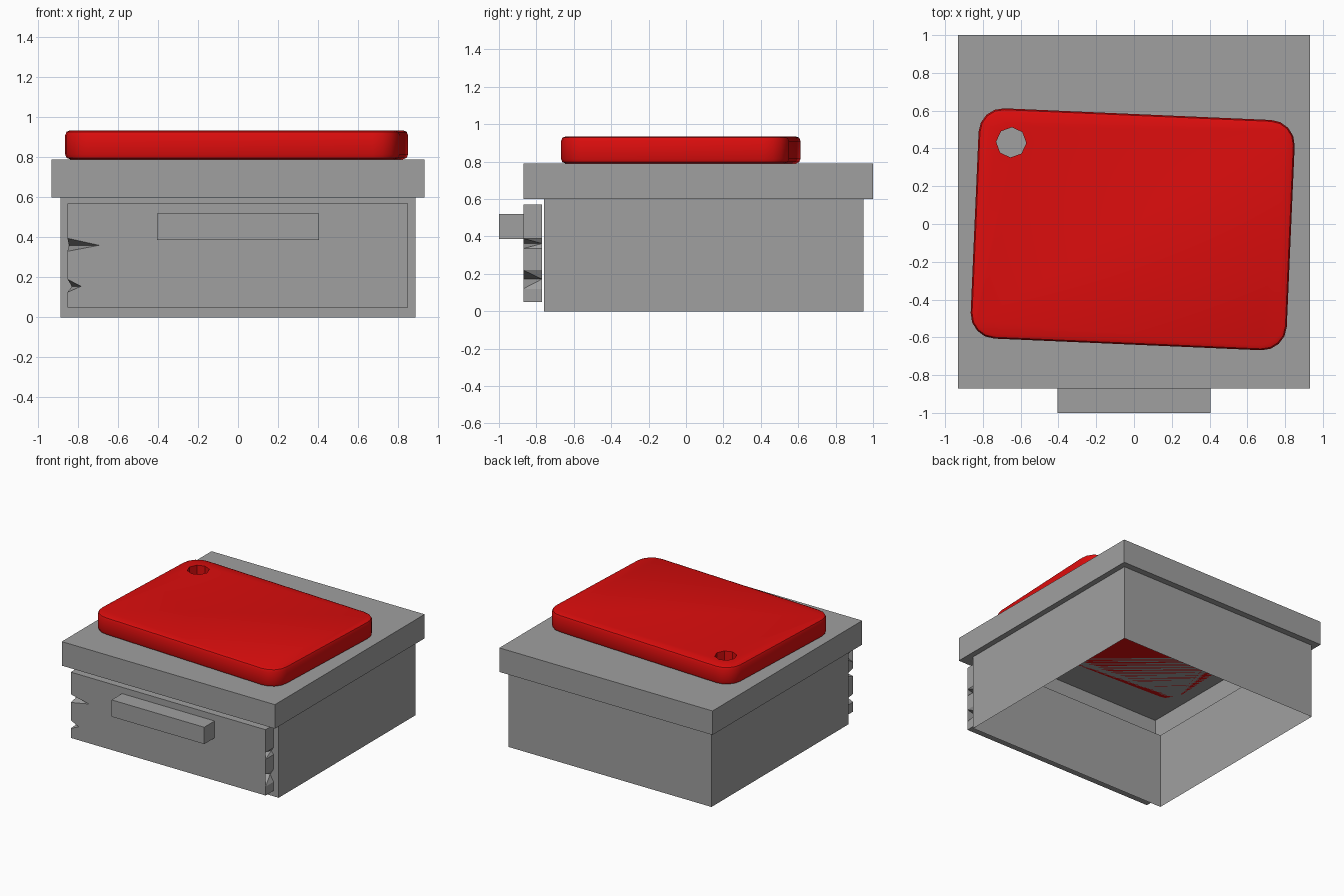
import bpy, bmesh, math
from mathutils import Matrix, Vector

if "Cube" in bpy.data.objects:
    bpy.data.objects.remove(bpy.data.objects["Cube"], do_unlink=True)


def make_material(name, rgb):
    mat = bpy.data.materials.new(name)
    mat.use_nodes = True
    mat.diffuse_color = (*rgb, 1)
    mat.node_tree.nodes["Principled BSDF"].inputs["Base Color"].default_value = (*rgb, 1)
    return mat


grey = make_material("cabinet grey", (0.35, 0.35, 0.35))
red = make_material("board red", (0.72, 0.004, 0.004))


def finish(bm, name, mat):
    bmesh.ops.recalc_face_normals(bm, faces=bm.faces[:])
    mesh = bpy.data.meshes.new(name)
    bm.to_mesh(mesh)
    bm.free()
    mesh.materials.append(mat)
    obj = bpy.data.objects.new(name, mesh)
    bpy.context.collection.objects.link(obj)
    return obj


def box(bm, lo, hi):
    lo, hi = Vector(lo), Vector(hi)
    verts = bmesh.ops.create_cube(bm, size=1)["verts"]
    for v in verts:
        v.co = (lo + hi) / 2 + v.co * Matrix.Diagonal(hi - lo)
    return verts


def rect(x, y0, y1, z):
    return [(-x, y0, z), (x, y0, z), (x, y1, z), (-x, y1, z)]


def loft(bm, rings):
    """Bridge rings of equal length with quads; returns the vertex rings."""
    rings = [[bm.verts.new(p) for p in ring] for ring in rings]
    for a, b in zip(rings, rings[1:]):
        for i in range(len(a)):
            j = (i + 1) % len(a)
            bm.faces.new((a[i], a[j], b[j], b[i]))
    return rings


# Cabinet shell with overhanging worktop, hollow and open underneath
bm = bmesh.new()
rings = loft(bm, [rect(0.888, -0.76, 0.95, 0), rect(0.888, -0.76, 0.95, 0.6),
                  rect(0.932, -0.87, 1.0, 0.6), rect(0.932, -0.87, 1.0, 0.79)])
bm.faces.new(rings[-1])
finish(bm, "cabinet_and_worktop", grey)

# Drawer front with splintered notches: (z top, z mid, z low, front tip x, back tip x)
left_notches = [(0.19, 0.155, 0.125, -0.785, -0.83),
                (0.395, 0.36, 0.33, -0.695, -0.845),
                (0.55, 0.503, 0.44, -0.71, -0.845)]
right_notches = [(0.22, 0.172, 0.12, 0.665, 0.82),
                 (0.39, 0.362, 0.335, 0.70, 0.83)]


def drawer_outline(y, tip):
    pts = [(-0.853, y, 0.05), (0.85, y, 0.05)]
    for n in right_notches:
        pts += [(0.85, y, n[2]), (n[tip], y, n[1]), (0.85, y, n[0])]
    pts += [(0.85, y, 0.57), (-0.853, y, 0.57)]
    for n in reversed(left_notches):
        pts += [(-0.853, y, n[0]), (n[tip], y, n[1]), (-0.853, y, n[2])]
    return pts


bm = bmesh.new()
front, back = loft(bm, [drawer_outline(-0.87, 3), drawer_outline(-0.77, 4)])
bm.faces.new(front)
bm.faces.new(back)
bmesh.ops.triangulate(bm, faces=[f for f in bm.faces if len(f.verts) > 4 or f.calc_area() < 0.02])
finish(bm, "drawer_front", grey)

# Drawer handle
bm = bmesh.new()
loft_rings = loft(bm, [rect(0.405, -1.0, -0.87, 0.387), rect(0.405, -1.0, -0.87, 0.52)])
for ring in loft_rings:
    bm.faces.new(ring)
finish(bm, "drawer_handle", grey)

# Cutting board: rounded corners, softened rims, slightly turned
turn = Matrix.Translation((-0.007, -0.028, 0.8625)) @ Matrix.Rotation(math.radians(-2.5), 4, "Z")
bm = bmesh.new()
bmesh.ops.create_cube(bm, size=1, matrix=Matrix.Diagonal((1.675, 1.22, 0.145, 1)))
upright = [e for e in bm.edges if abs(e.verts[0].co.z - e.verts[1].co.z) > 0.1]
bmesh.ops.bevel(bm, geom=upright, offset=0.13, segments=4, profile=0.5, affect="EDGES")
rims = [e for e in bm.edges if abs(e.verts[0].co.z - e.verts[1].co.z) < 0.01]
bmesh.ops.bevel(bm, geom=rims, offset=0.025, segments=2, profile=0.5, affect="EDGES")
bm.transform(turn)
board = finish(bm, "cutting_board", red)

# Hanging hole through the board
bm = bmesh.new()
bmesh.ops.create_cone(bm, cap_ends=True, segments=8, radius1=0.08, radius2=0.08, depth=0.4,
                      matrix=Matrix.Translation((-0.65, 0.432, 0.8625)) @ Matrix.Rotation(math.radians(-2.5), 4, "Z"))
cutter = finish(bm, "hole_cutter", red)
cutter.hide_render = True
cut = board.modifiers.new("hole", "BOOLEAN")
cut.operation = "DIFFERENCE"
cut.solver = "EXACT"
cut.object = cutter
bpy.ops.object.select_all(action="DESELECT")
bpy.context.view_layer.objects.active = board
board.select_set(True)
bpy.ops.object.modifier_apply(modifier=cut.name)
bpy.data.objects.remove(cutter, do_unlink=True)
bpy.ops.object.shade_smooth_by_angle(angle=math.radians(40))
